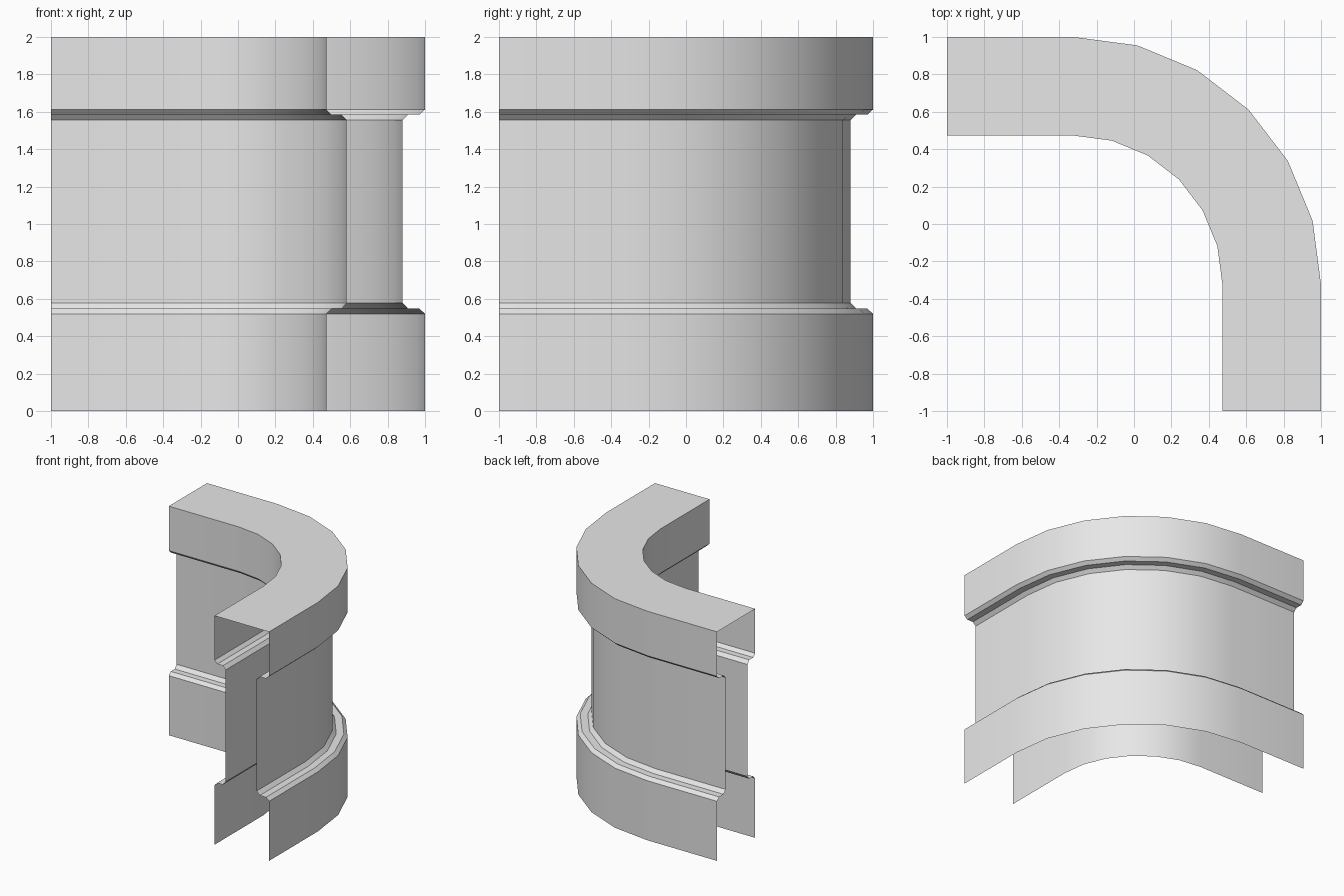
import bpy, bmesh, math

old = bpy.data.objects.get("Cube")
if old:
    bpy.data.objects.remove(old, do_unlink=True)

# One plain stone colour
GREY = (0.8, 0.8, 0.8, 1)
stone = bpy.data.materials.new("light grey stone")
stone.use_nodes = True
stone.diffuse_color = GREY
stone.node_tree.nodes["Principled BSDF"].inputs["Base Color"].default_value = GREY

CENTRE = -0.325      # bend centre in x and y
STEPS = 6            # segments in the quarter bend

# Outer side of the wall section, bottom to top: (distance from origin, height)
outer = [(1.0, 0), (1.0, 0.52), (0.97, 0.547), (0.91, 0.547), (0.88, 0.578),
         (0.88, 1.555), (0.91, 1.585), (0.97, 1.585), (1.0, 1.612), (1.0, 2)]
# Inner side mirrors the outer one, top to bottom
inner = [(0.473 + (1 - d) * 0.9, z) for d, z in reversed(outer)]
profile = outer + inner


def station(d, step):
    """Point in plan: straight run, quarter bend, straight run."""
    if step < 0:
        return -1, d
    if step > STEPS:
        return d, -1
    a = math.radians(90 * (1 - step / STEPS))
    r = d - CENTRE
    return CENTRE + r * math.cos(a), CENTRE + r * math.sin(a)


# Sweep the section round the corner, leaving the ends and underside open
bm = bmesh.new()
rows = [[bm.verts.new((*station(d, s), z)) for d, z in profile]
        for s in range(-1, STEPS + 2)]
for a, b in zip(rows, rows[1:]):
    for i in range(len(profile) - 1):
        bm.faces.new((a[i], a[i + 1], b[i + 1], b[i]))
bm.normal_update()
top = max(bm.faces, key=lambda f: f.calc_center_median().z)
if top.normal.z < 0:
    bmesh.ops.reverse_faces(bm, faces=bm.faces[:])

mesh = bpy.data.meshes.new("curved_corner_wall")
bm.to_mesh(mesh)
bm.free()
mesh.materials.append(stone)
wall = bpy.data.objects.new("curved_corner_wall", mesh)
bpy.context.collection.objects.link(wall)

# Smooth round the bend, crisp along the mouldings
bpy.ops.object.select_all(action="DESELECT")
wall.select_set(True)
bpy.context.view_layer.objects.active = wall
bpy.ops.object.shade_smooth_by_angle(angle=math.radians(30))
